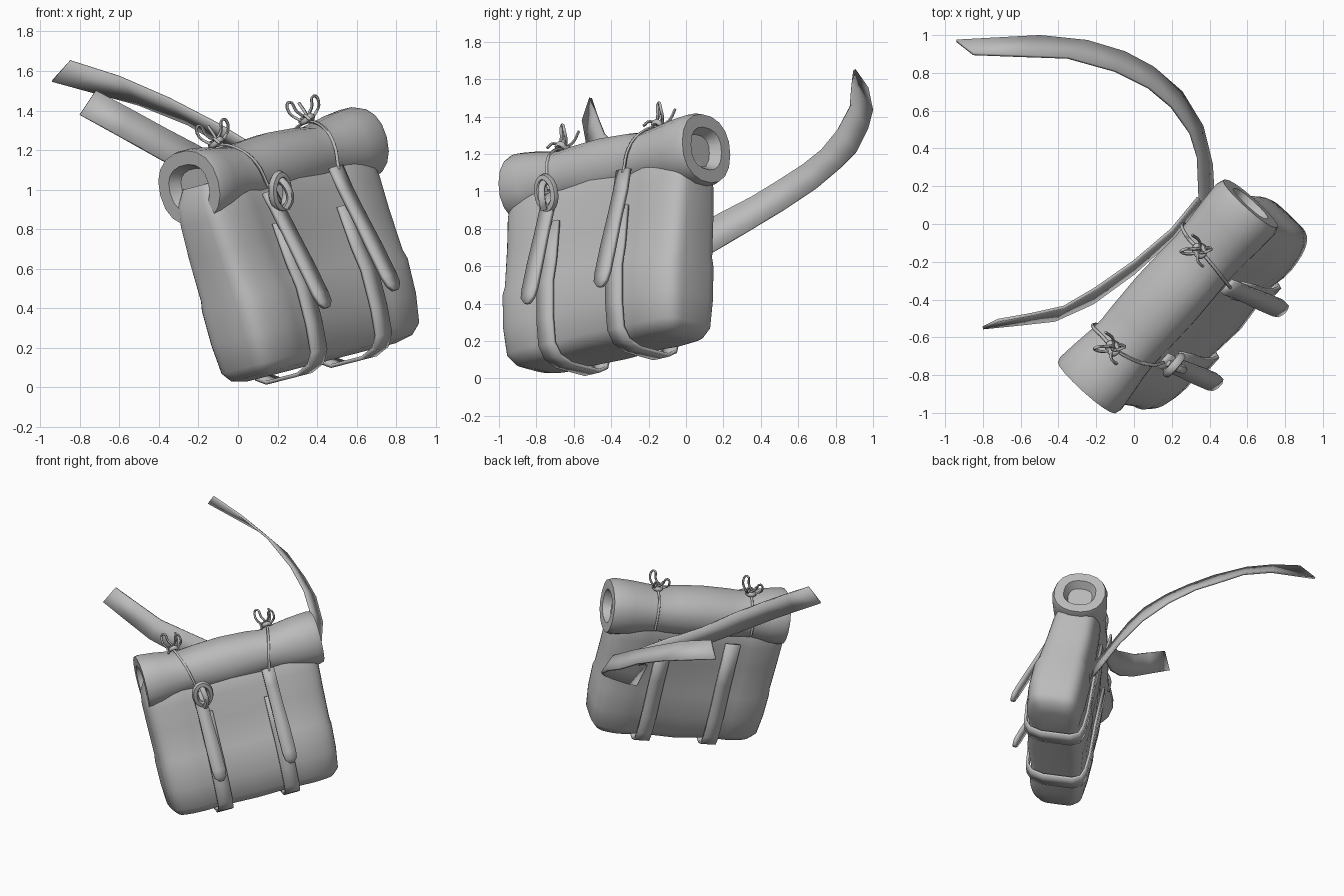
import bpy, bmesh, math
from mathutils import Vector, Matrix

if "Cube" in bpy.data.objects:
    bpy.data.objects.remove(bpy.data.objects["Cube"])

canvas = bpy.data.materials.new("grey canvas")
canvas.diffuse_color = (0.5, 0.5, 0.5, 1)
canvas.use_nodes = True
canvas.node_tree.nodes["Principled BSDF"].inputs["Base Color"].default_value = canvas.diffuse_color

# Leaning frame of the bag: local x = width, y = back, z = up
up = Vector((-0.25, 0, 0.97)).normalized()
wide = Vector((0.66, 0.74, 0.16))
wide = (wide - up * wide.dot(up)).normalized()
back = up.cross(wide)
TILT = Matrix((wide, back, up)).transposed().to_4x4()
TILT.translation = (0.415, -0.40, 0.145)
WORLD = Matrix.Identity(4)


def finish(ob, matrix, angle=40):
    ob.data.materials.clear()
    ob.data.materials.append(canvas)
    ob.data.transform(matrix)
    bpy.ops.object.select_all(action='DESELECT')
    bpy.context.view_layer.objects.active = ob
    ob.select_set(True)
    bpy.ops.object.shade_smooth_by_angle(angle=math.radians(angle))
    return ob


def loft(name, rows, matrix=TILT, closed=True, caps=True, dent=0.0, thick=0.0):
    """Skin rows of points; closed rows make tubes, open rows make ribbons."""
    bm = bmesh.new()
    grid = [[bm.verts.new(p) for p in r] for r in rows]
    n = len(rows[0])
    for a, b in zip(grid, grid[1:]):
        for i in range(n if closed else n - 1):
            j = (i + 1) % n
            bm.faces.new((a[i], a[j], b[j], b[i]))
    if closed and caps:
        ends = [bm.faces.new(grid[0]), bm.faces.new(grid[-1])]
        bmesh.ops.recalc_face_normals(bm, faces=bm.faces)
        if dent:  # sunken ends
            for f in ends:
                bmesh.ops.inset_individual(bm, faces=[f], thickness=0.07, depth=0)
                bmesh.ops.inset_individual(bm, faces=[f], thickness=0.03, depth=-dent)
    else:
        bmesh.ops.recalc_face_normals(bm, faces=bm.faces)
    me = bpy.data.meshes.new(name)
    bm.to_mesh(me)
    bm.free()
    ob = bpy.data.objects.new(name, me)
    bpy.context.collection.objects.link(ob)
    finish(ob, matrix)
    if thick:
        mod = ob.modifiers.new("thickness", 'SOLIDIFY')
        mod.thickness, mod.offset = thick, 0
    return ob


def cord(name, points, radius, cyclic=False):
    cu = bpy.data.curves.new(name, 'CURVE')
    cu.dimensions = '3D'
    cu.bevel_depth, cu.bevel_resolution, cu.resolution_u = radius, 1, 4
    cu.use_fill_caps = True
    sp = cu.splines.new('BEZIER')
    sp.bezier_points.add(len(points) - 1)
    for bp, p in zip(sp.bezier_points, points):
        bp.co = p
        bp.handle_left_type = bp.handle_right_type = 'AUTO'
    sp.use_cyclic_u = cyclic
    ob = bpy.data.objects.new(name, cu)
    bpy.context.collection.objects.link(ob)
    bpy.ops.object.select_all(action='DESELECT')
    bpy.context.view_layer.objects.active = ob
    ob.select_set(True)
    bpy.ops.object.convert(target='MESH')
    return finish(bpy.context.view_layer.objects.active, TILT, 60)


def spow(v, e):
    return math.copysign(abs(v) ** e, v)


# Bag body: height, half width, front, back
sections = [(-0.02, .50, -.12, .12), (0, .585, -.19, .165), (.05, .625, -.23, .19),
            (.2, .64, -.25, .2), (.38, .645, -.25, .2), (.43, .64, -.232, .19),
            (.65, .645, -.205, .19), (.82, .65, -.19, .18), (.92, .64, -.17, .17),
            (1.0, .6, -.13, .13)]
rows = []
N = 48
for z, hw, yf, yb in sections:
    row = []
    for i in range(N):
        a = 2 * math.pi * i / N
        x = hw * spow(math.cos(a), 0.4)
        y = (yf + yb) / 2 + (yb - yf) / 2 * spow(math.sin(a), 0.4)
        # cloth pulled in under the straps
        if abs(y) > 0.1:
            pull = 0.025 * math.exp(-((abs(x) - .27) / .08) ** 2)
            y -= math.copysign(pull, y)
        row.append((x, y, z))
    rows.append(row)
loft("bag_body", rows)

# Rolled top, pinched where the cords go round it
roll = [(-.63, .205, .19), (-.6, .215, .195), (-.5, .205, .185), (-.38, .19, .165),
        (-.3, .185, .155), (-.2, .19, .165), (0, .195, .175), (.2, .19, .165),
        (.3, .185, .15), (.4, .19, .165), (.53, .2, .185), (.65, .205, .195),
        (.69, .19, .185)]
rows = []
for x, ry, rz in roll:
    rows.append([(x, ry * spow(math.cos(a), .9), 1.0 + rz * spow(math.sin(a), .9))
                 for a in (2 * math.pi * i / 18 for i in range(18))])
loft("rolled_top", rows, dent=0.06)

for s, side in ((-1, "left"), (1, "right")):
    # Webbing round front, bottom and back
    path = [(-.2, .72), (-.225, .5), (-.25, .38), (-.25, .18), (-.235, .04), (-.19, -.02),
            (-.1, -.05), (.12, -.05), (.18, -.02), (.2, .05), (.205, .2), (.19, .5),
            (.185, .85)]
    loft(side + "_webbing", [[(s * .25 + d, y, z) for d in (-.055, .055)] for y, z in path],
         closed=False, thick=0.02)

    # Closing strap with a pointed free end
    strap = [(-.19, .92, .045), (-.215, .8, .045), (-.26, .65, .045), (-.31, .48, .05),
             (-.355, .32, .05), (-.37, .27, .042), (-.375, .24, .015)]
    top = .88 if s < 0 else .92
    loft(side + "_closing_strap",
         [[(s * .265 + d * h, y, min(z, top)) for d in (-1, 1)] for y, z, h in strap],
         closed=False, thick=0.025)

    # Cord round the roll
    cord(side + "_cord", [(s * .36, .2, .95), (s * .36, .18, 1.08), (s * .35, .1, 1.15),
                          (s * .35, 0, 1.175), (s * .33, -.11, 1.135),
                          (s * .3, -.185, 1.04), (s * .27, -.2, .9)], .009)
    # Bow: knot, two loops and two loose ends
    bx, bz = s * .35, 1.18
    cord(side + "_bow_knot", [(bx - .025, .0, bz), (bx, -.03, bz + .02), (bx + .025, 0, bz),
                              (bx, .03, bz + .01)], .016, True)
    for d in (-1, 1):
        cord(side + "_bow_loop", [(bx, 0, bz), (bx + d * .02, -d * .035, bz + .06),
                                  (bx + d * .04, -d * .05, bz + .115),
                                  (bx + d * .06, -d * .055, bz + .08),
                                  (bx + d * .04, -d * .02, bz + .02)], .008, True)
        cord(side + "_bow_end", [(bx, 0, bz), (bx + d * .04, d * .03, bz + .03),
                                 (bx + d * .05, d * .07, bz + .05 + .05 * d)], .008)

# Curled strap loop on the left side
ring = [(-.245 + .055 * math.cos(a), -.245 - .02 * math.sin(a), .87 + .08 * math.sin(a))
        for a in (math.pi * i / 4 for i in range(8))]
cord("curled_loop", ring, .024, True)
cord("loop_tongue", [(-.245, -.23, .95), (-.24, -.285, .9), (-.235, -.29, .82),
                     (-.25, -.26, .78)], .02)

# Shoulder straps as ribbons between an upper and a lower edge
long_upper = [(.36, -.02, .78), (.35, .1, .84), (.34, .35, .97), (.3, .48, 1.05),
              (.2, .62, 1.14), (.08, .72, 1.22), (-.1, .81, 1.33), (-.35, .88, 1.46),
              (-.6, .89, 1.57), (-.85, .9, 1.65)]
long_lower = [(.42, .03, .62), (.42, .15, .68), (.41, .32, .78), (.36, .52, .9),
              (.25, .7, 1.02), (.1, .83, 1.13), (-.05, .91, 1.21), (-.25, .97, 1.33),
              (-.5, .995, 1.43), (-.94, .97, 1.55)]
short_upper = [(.34, .14, .96), (.2, -.03, 1.02), (0, -.2, 1.1), (-.2, -.34, 1.22),
               (-.37, -.44, 1.31), (-.55, -.48, 1.41), (-.72, -.51, 1.5)]
short_lower = [(.36, .1, .82), (.2, -.08, .88), (0, -.26, .95), (-.22, -.42, 1.06),
               (-.42, -.51, 1.17), (-.6, -.53, 1.27), (-.8, -.55, 1.38)]
for name, a, b in (("long_shoulder_strap", long_upper, long_lower),
                   ("short_shoulder_strap", short_upper, short_lower)):
    loft(name, [list(p) for p in zip(a, b)], WORLD, closed=False, thick=0.016)
